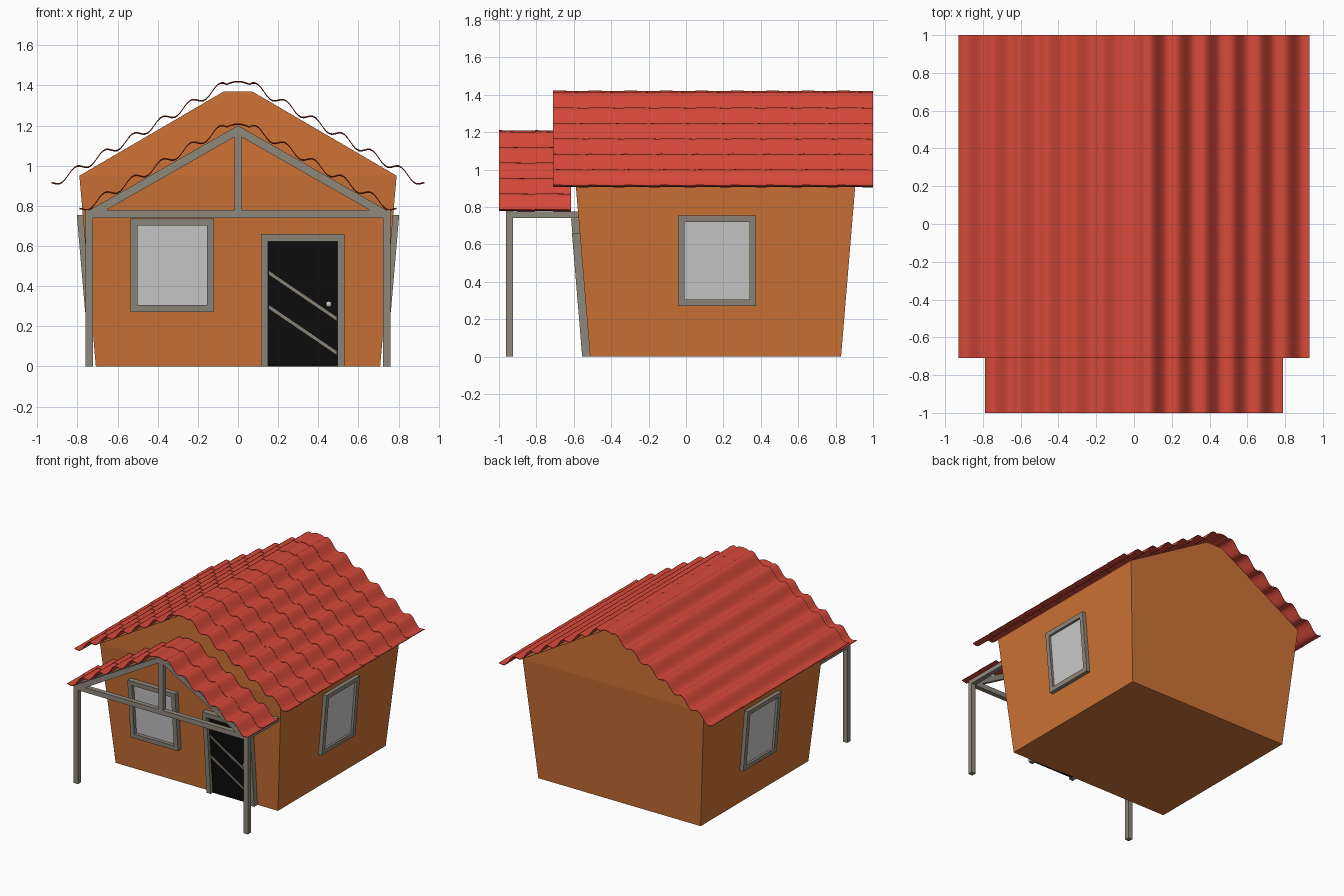
import bpy, bmesh, math
from mathutils import Vector

if "Cube" in bpy.data.objects:
    bpy.data.objects.remove(bpy.data.objects["Cube"])


def material(name, r, g, b):
    m = bpy.data.materials.new(name)
    m.diffuse_color = (r, g, b, 1)
    m.use_nodes = True
    m.node_tree.nodes["Principled BSDF"].inputs["Base Color"].default_value = m.diffuse_color
    return m


WALL = material("orange_plaster", 0.62, 0.17, 0.036)
TILE = material("red_tile", 0.67, 0.066, 0.042)
WOOD = material("grey_wood", 0.275, 0.246, 0.20)
GLASS = material("light_glass", 0.60, 0.60, 0.60)
BLACK = material("black_door", 0.004, 0.004, 0.004)
METAL = material("silver_metal", 0.6, 0.6, 0.6)


def finish(name, bm, mat, smooth=False):
    bmesh.ops.recalc_face_normals(bm, faces=bm.faces)
    me = bpy.data.meshes.new(name)
    bm.to_mesh(me)
    bm.free()
    me.materials.append(mat)
    ob = bpy.data.objects.new(name, me)
    bpy.context.collection.objects.link(ob)
    if smooth:
        bpy.ops.object.select_all(action='DESELECT')
        ob.select_set(True)
        bpy.context.view_layer.objects.active = ob
        bpy.ops.object.shade_smooth_by_angle(angle=math.radians(50))
    return ob


def boxes(name, mat, place, *specs):
    """Boxes (u0,u1, v0,v1, w0,w1): across, up, outward; place() maps to world."""
    bm = bmesh.new()
    for u0, u1, v0, v1, w0, w1 in specs:
        geom = bmesh.ops.create_cube(bm, size=1)
        for v in geom['verts']:
            v.co = place(u0 if v.co.x < 0 else u1,
                         v0 if v.co.z < 0 else v1,
                         w0 if v.co.y < 0 else w1)
    return finish(name, bm, mat)


# Placement on the outward-leaning walls
def front(u, v, w):
    return Vector((u, -0.513 - 0.083 * v - w, v))


def side(s):
    return lambda u, v, w: Vector((s * (0.708 + 0.086 * v + w), u, v))


def plain(u, v, w):
    return Vector((u, w, v))


# House body: leaning walls, upright gables, narrow flat ridge
bm = bmesh.new()


def section(y_low, y_top):
    pts = [(-0.708, y_low, 0), (0.708, y_low, 0), (0.79, y_top, 0.95),
           (0.07, y_top, 1.37), (-0.07, y_top, 1.37), (-0.79, y_top, 0.95)]
    return [bm.verts.new(p) for p in pts]


a, b = section(-0.513, -0.592), section(0.829, 0.908)
for i in range(6):
    j = (i + 1) % 6
    bm.faces.new((a[i], a[j], b[j], b[i]))
for r in (a, b):
    bm.faces.new((r[0], r[1], r[2], r[5]))
    bm.faces.new((r[2], r[3], r[4], r[5]))
finish("house_body", bm, WALL)


# Wavy tiled roofs
def wave(x):
    x = abs(x)
    if x < 0.07:
        return 1.40 + 0.02 * math.cos(math.pi * x / 0.14)
    d = 0.845 - x
    return 0.955 + 0.578 * d + 0.02 * math.sin(2 * math.pi * d / 0.143)


def tiled_roof(name, half, y0, rows, pitch, drop):
    bm = bmesh.new()
    n = round(half / 0.143 * 10)
    xs = [half * i / n for i in range(-n, n + 1)]
    for k in range(rows):
        ya, yb = y0 + k * pitch, y0 + (k + 1) * pitch
        grid = [[bm.verts.new((x, y, wave(x) - drop + lift)) for x in xs]
                for y, lift in ((ya, 0.003), (yb, 0), (yb, -0.005), (ya, -0.002))]
        for e in range(4):
            p, q = grid[e], grid[(e + 1) % 4]
            for i in range(len(xs) - 1):
                bm.faces.new((p[i], p[i + 1], q[i + 1], q[i]))
        for i in (0, -1):
            bm.faces.new([g[i] for g in grid])
    finish(name, bm, TILE, smooth=True)


tiled_roof("main_roof", 0.93, -0.71, 9, 0.19, 0.0)
tiled_roof("porch_roof", 0.79, -1.0, 2, 0.193, 0.212)

# Porch: posts, tie beam, king post, side beams and sloping rafters
Y0, Y1 = -0.963, -0.925
boxes("porch_tie_beam", WOOD, plain, (-0.76, 0.76, 0.74, 0.778, Y0, Y1))
boxes("porch_king_post", WOOD, plain, (-0.018, 0.018, 0.778, 1.18, Y0, Y1))
for s, label in ((-1, "left"), (1, "right")):
    boxes(label + "_porch_post", WOOD, plain,
          (s * 0.723, s * 0.76, 0, 0.74, Y0, Y1))
    boxes(label + "_side_beam", WOOD, plain,
          (s * 0.723, s * 0.76, 0.742, 0.776, Y1, -0.575))
    boxes(label + "_rafter", WOOD,
          lambda u, v, w: Vector((s * u, w, 1.2 - 0.57 * u + v)),
          (0, 0.755, -0.047, 0, Y0, Y1))


# Windows: stepped frame and pane
def window(name, place, u0, u1, v0, v1, depth):
    t = 0.035
    boxes(name + "_frame", WOOD, place,
          (u0, u0 + t, v0, v1, -0.01, depth), (u1 - t, u1, v0, v1, -0.01, depth),
          (u0 + t, u1 - t, v0, v0 + t, -0.01, depth),
          (u0 + t, u1 - t, v1 - t, v1, -0.01, depth))
    boxes(name + "_pane", GLASS, place,
          (u0 + t, u1 - t, v0 + t, v1 - t, -0.01, 0.012))


window("front_window", front, -0.535, -0.12, 0.272, 0.738, 0.04)
window("left_window", side(-1), -0.043, 0.374, 0.272, 0.754, 0.03)
window("right_window", side(1), -0.043, 0.374, 0.272, 0.754, 0.03)

# Door: frame, black leaf, two slanted strips and a knob
boxes("door_frame", WOOD, front,
      (0.115, 0.15, 0, 0.66, -0.01, 0.042), (0.495, 0.53, 0, 0.66, -0.01, 0.042),
      (0.15, 0.495, 0.622, 0.66, -0.01, 0.042))
boxes("door_leaf", BLACK, front, (0.15, 0.495, 0, 0.622, -0.01, 0.015))
for label, top in (("upper", 0.475), ("lower", 0.305)):
    boxes(label + "_door_strip", WOOD,
          lambda u, v, w: front(u, top - 0.68 * (u - 0.155) + v, w),
          (0.155, 0.49, -0.018, 0.0, 0.014, 0.019))
bm = bmesh.new()
bmesh.ops.create_uvsphere(bm, u_segments=16, v_segments=10, radius=0.015)
bmesh.ops.translate(bm, verts=bm.verts, vec=front(0.452, 0.31, 0.028))
finish("door_knob", bm, METAL, smooth=True)
